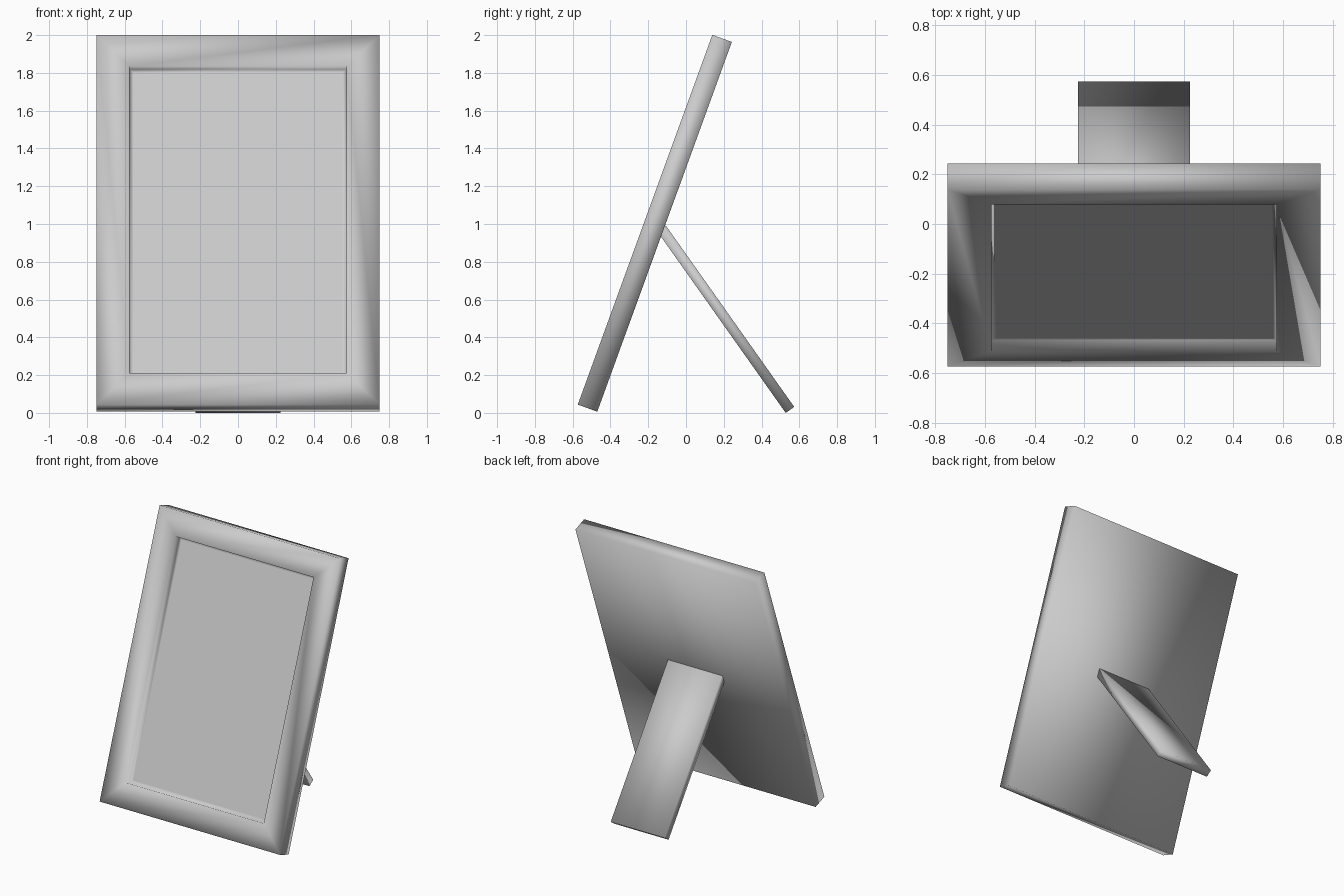
import bpy, bmesh
from math import radians
from mathutils import Matrix, Vector

if "Cube" in bpy.data.objects:
    bpy.data.objects.remove(bpy.data.objects["Cube"])


def slab(name, width, depth, height, pivot, lean, detail=None):
    """Box standing on its lower front edge at pivot, leaned about x."""
    bm = bmesh.new()
    bmesh.ops.create_cube(bm, size=1)
    bmesh.ops.translate(bm, verts=bm.verts, vec=(0, 0.5, 0.5))
    bmesh.ops.scale(bm, verts=bm.verts, vec=(width, depth, height))
    if detail:
        detail(bm)
    mesh = bpy.data.meshes.new(name)
    bm.normal_update()
    bm.to_mesh(mesh)
    bm.free()
    mesh.transform(Matrix.Rotation(radians(lean), 4, 'X'))
    mesh.shade_smooth()
    obj = bpy.data.objects.new(name, mesh)
    obj.location = pivot
    bpy.context.collection.objects.link(obj)
    return obj


def picture_recess(bm):
    """Border around a sunken picture panel on the front face."""
    bm.normal_update()
    front = min(bm.faces, key=lambda f: f.calc_center_median().y)
    bmesh.ops.inset_region(bm, faces=[front], thickness=0.25)
    # sink the panel straight back
    bmesh.ops.inset_region(bm, faces=[front], thickness=0.0)
    bmesh.ops.translate(bm, verts=front.verts, vec=Vector((0, 0.05, 0)))
    bm.normal_update()
    # narrow rim that holds the shading flat across the panel
    bmesh.ops.inset_region(bm, faces=[front], thickness=0.03)


# Leaning frame with recessed picture area
slab("picture_frame", 1.5, 0.11, 2.083, (0, -0.573, 0.044), -20, picture_recess)

# Rear easel leg
slab("easel_leg", 0.45, 0.055, 1.176, (0, 0.528, 0), 35.3)
